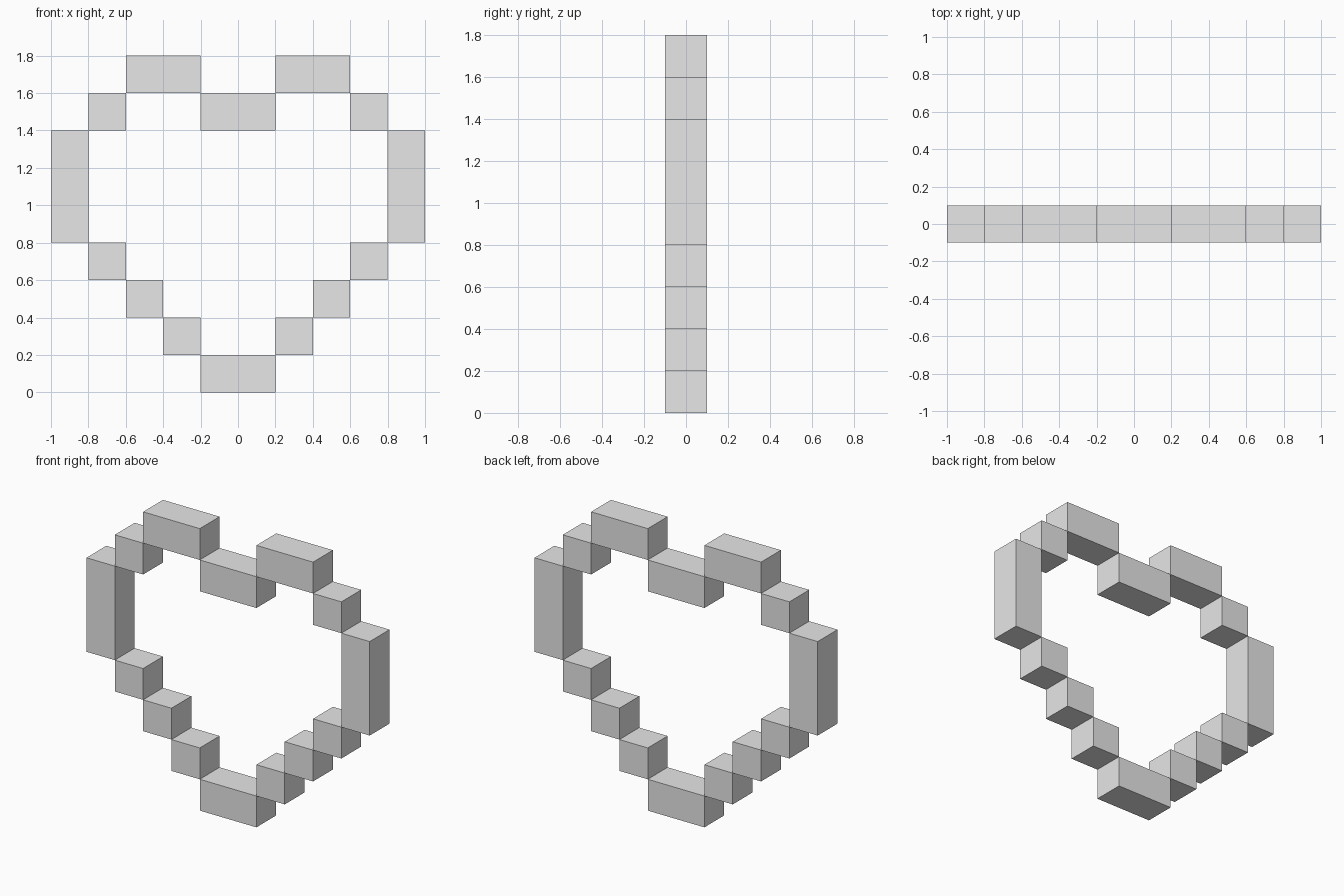
import bpy
import bmesh
from mathutils import Matrix, Vector

cube = bpy.data.objects.get("Cube")
if cube:
    bpy.data.objects.remove(cube, do_unlink=True)

UNIT = 0.2  # edge of one block

# Single plain grey
grey = bpy.data.materials.new("light_grey")
grey.use_nodes = True
colour = (0.8, 0.8, 0.8, 1)
grey.diffuse_color = colour
grey.node_tree.nodes["Principled BSDF"].inputs["Base Color"].default_value = colour


def block(name, column, row, width=1, height=1):
    """Box whose lower left corner sits at a block column and row."""
    bm = bmesh.new()
    bmesh.ops.create_cube(bm, size=UNIT)
    bmesh.ops.transform(bm, matrix=Matrix.Diagonal((width, 1, height, 1)), verts=bm.verts)
    mesh = bpy.data.meshes.new(name)
    bm.to_mesh(mesh)
    bm.free()
    mesh.materials.append(grey)
    obj = bpy.data.objects.new(name, mesh)
    obj.location = Vector((column + width / 2, 0, row + height / 2)) * UNIT
    bpy.context.collection.objects.link(obj)


def pair(name, column, row, width=1, height=1):
    """Block on the left (+x) with its mirror on the right."""
    block("left_" + name, column, row, width, height)
    block("right_" + name, -column - width, row, width, height)


# Centre blocks: bottom tip and the notch between the lobes
block("bottom_tip", -1, 0, width=2)
block("top_notch", -1, 7, width=2)

# Diagonal steps up from the tip
for step in range(1, 4):
    pair(f"lower_step_{step}", step, step)

# Upright sides, shoulders and lobe tops
pair("side", 4, 4, height=3)
pair("shoulder", 3, 7)
pair("lobe_top", 1, 8, width=2)
